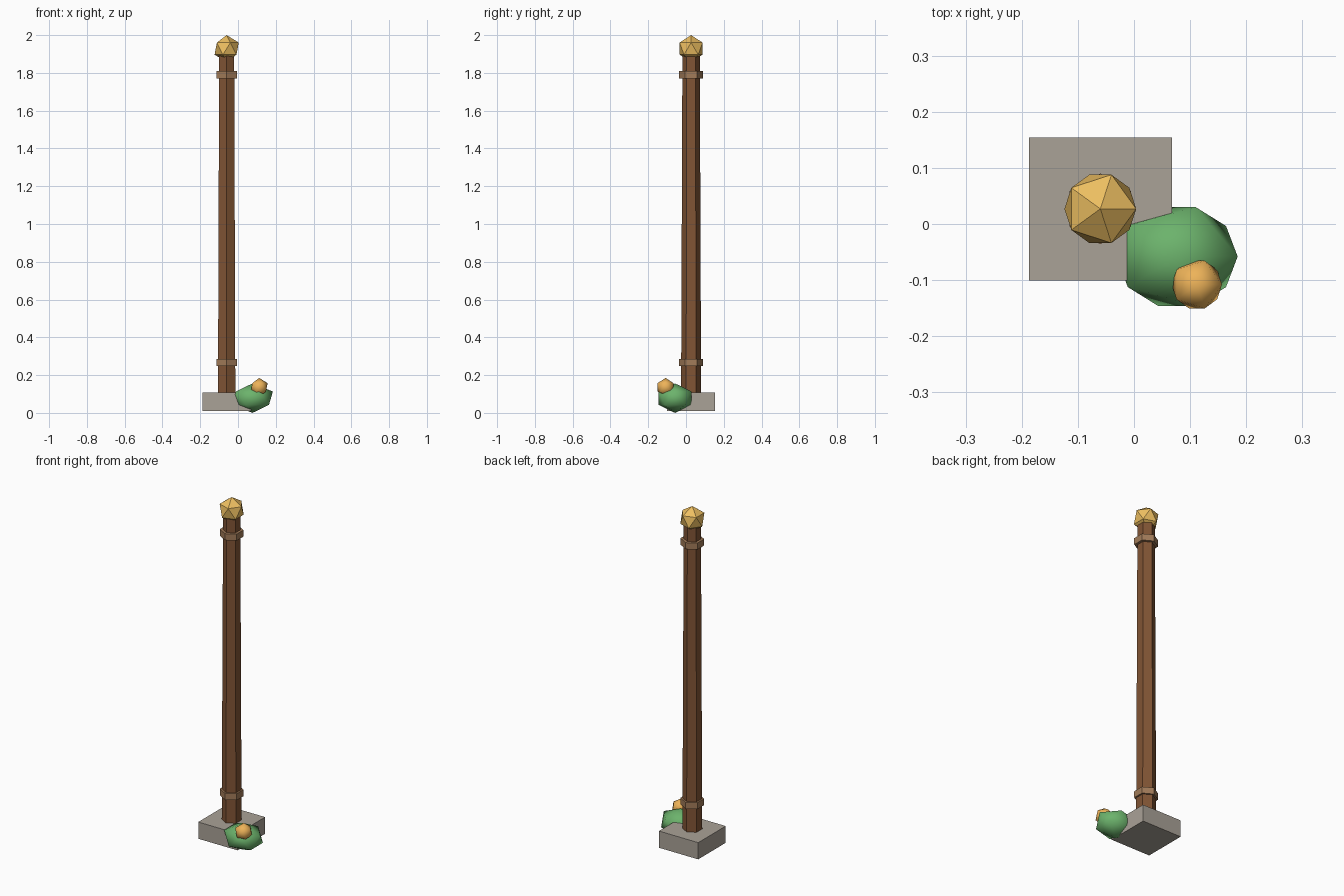
import bpy

if "Cube" in bpy.data.objects:
    bpy.data.objects.remove(bpy.data.objects["Cube"])

PX, PY = -0.06, 0.027  # post axis


def material(name, rgb):
    m = bpy.data.materials.new(name)
    m.diffuse_color = (*rgb, 1)
    m.use_nodes = True
    m.node_tree.nodes["Principled BSDF"].inputs["Base Color"].default_value = m.diffuse_color
    return m


wood = material("wood", (0.22, 0.09, 0.035))
tan = material("tan_band", (0.36, 0.2, 0.1))
stone = material("stone", (0.4, 0.36, 0.31))
gold = material("gold", (0.85, 0.52, 0.12))
green = material("green", (0.15, 0.45, 0.15))
orange = material("orange", (0.85, 0.45, 0.1))


def finish(name, mat):
    ob = bpy.context.object
    ob.name = name
    ob.data.materials.append(mat)
    return ob


def hexagon(name, r1, r2, z1, z2, mat):
    bpy.ops.mesh.primitive_cone_add(vertices=6, radius1=r1, radius2=r2, depth=z2 - z1,
                                    location=(PX, PY, (z1 + z2) / 2))
    return finish(name, mat)


def ball(name, loc, radii, mat, smooth):
    bpy.ops.mesh.primitive_ico_sphere_add(subdivisions=1, radius=1, location=loc)
    ob = finish(name, mat)
    ob.scale = radii
    bpy.ops.object.transform_apply(location=False, rotation=False, scale=True)
    if smooth:
        bpy.ops.object.shade_smooth()
    return ob


# Square stone foot
bpy.ops.mesh.primitive_cube_add(size=1, location=(PX, PY, 0.059))
foot = finish("stone_base", stone)
foot.scale = (0.255, 0.255, 0.098)
bpy.ops.object.transform_apply(location=False, rotation=False, scale=True)

# Tapered six-sided post with two bands
hexagon("post", 0.053, 0.046, 0.10, 1.90, wood)
for name, z in (("lower_band", 0.267), ("upper_band", 1.79)):
    hexagon(name, 0.063, 0.063, z - 0.019, z + 0.019, tan)

# Faceted finial
ball("finial", (PX, PY, 1.9285), (0.0715,) * 3, gold, False)

# Small bush and flower at the foot
ball("bush", (0.0765, -0.058, 0.078), (0.121, 0.1035, 0.078), green, True)
ball("flower", (0.112, -0.108, 0.135), (0.05,) * 3, orange, True)
